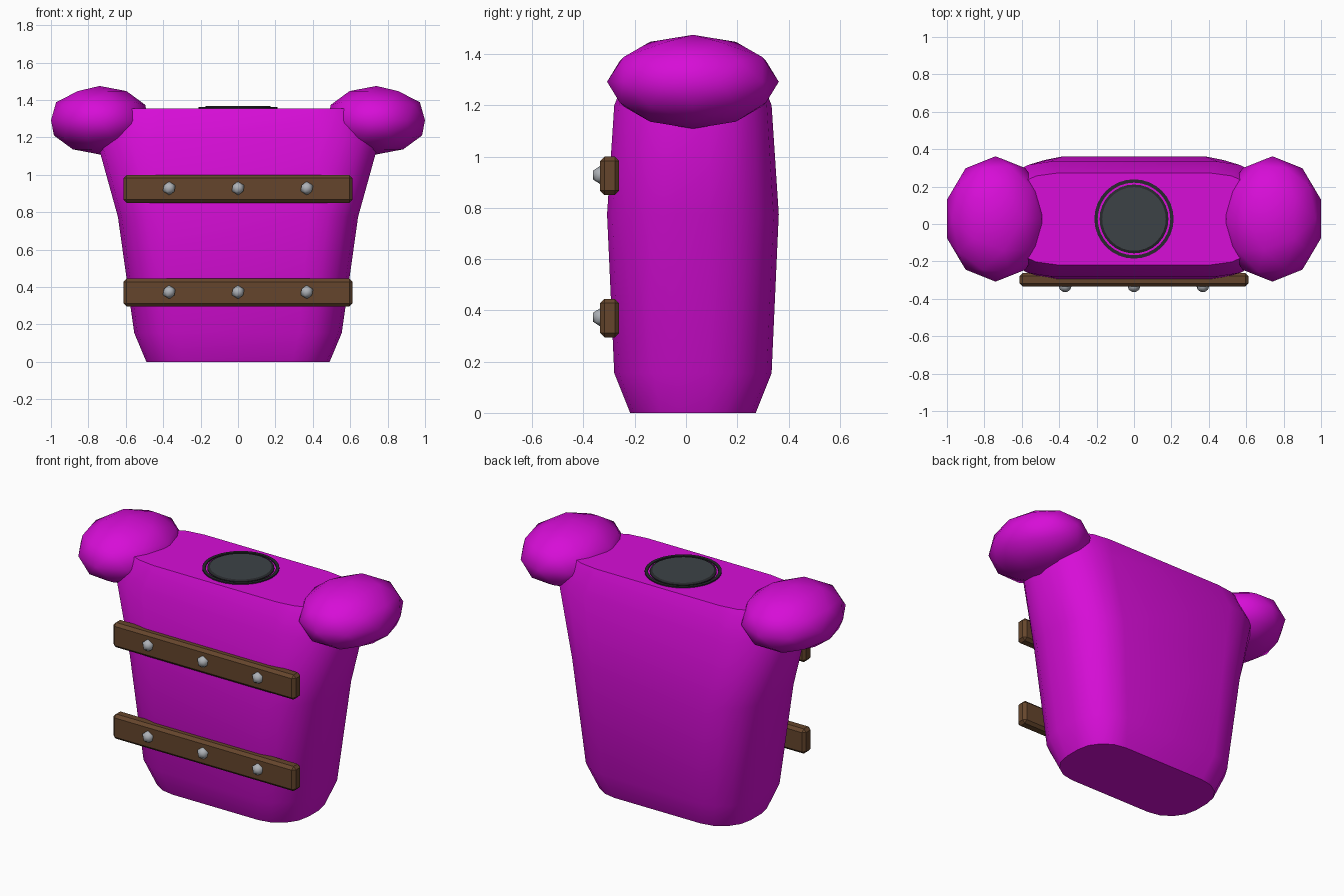
import bpy, bmesh, math
from mathutils import Matrix, Vector

if "Cube" in bpy.data.objects:
    bpy.data.objects.remove(bpy.data.objects["Cube"])

MID_Y = 0.027


def material(name, color, rough=0.6):
    m = bpy.data.materials.new(name)
    m.use_nodes = True
    m.diffuse_color = (*color, 1)
    bsdf = m.node_tree.nodes["Principled BSDF"]
    bsdf.inputs["Base Color"].default_value = (*color, 1)
    bsdf.inputs["Roughness"].default_value = rough
    return m


magenta = material("magenta", (0.68, 0.004, 0.68))
brown = material("brown", (0.13, 0.06, 0.025))
silver = material("silver", (0.42, 0.44, 0.47))
slate = material("slate", (0.045, 0.055, 0.062))
charcoal = material("charcoal", (0.02, 0.022, 0.025))


def finish(bm, name, mat, smooth_angle=None):
    bmesh.ops.recalc_face_normals(bm, faces=bm.faces)
    mesh = bpy.data.meshes.new(name)
    bm.to_mesh(mesh)
    bm.free()
    mesh.materials.append(mat)
    ob = bpy.data.objects.new(name, mesh)
    bpy.context.collection.objects.link(ob)
    if smooth_angle:
        bpy.ops.object.select_all(action="DESELECT")
        ob.select_set(True)
        bpy.context.view_layer.objects.active = ob
        bpy.ops.object.shade_smooth_by_angle(angle=math.radians(smooth_angle))
    return ob


def loft(bm, rings, closed=False):
    """Skin a list of equal rings; cap the ends or join last to first."""
    loops = [[bm.verts.new(p) for p in ring] for ring in rings]
    pairs = list(zip(loops, loops[1:]))
    if closed:
        pairs.append((loops[-1], loops[0]))
    else:
        bm.faces.new(loops[0])
        bm.faces.new(loops[-1])
    for a, b in pairs:
        for i in range(len(a)):
            j = (i + 1) % len(a)
            bm.faces.new((a[i], a[j], b[j], b[i]))


def rounded_section(hx, hy, z, steps=4):
    rx, ry = 0.41 * hx, 0.8 * hy
    ring = []
    for quarter, (sx, sy) in enumerate([(1, 1), (-1, 1), (-1, -1), (1, -1)]):
        for k in range(steps + 1):
            a = math.pi / 2 * (quarter + k / steps)
            ring.append((sx * (hx - rx) + rx * math.cos(a),
                         MID_Y + sy * (hy - ry) + ry * math.sin(a), z))
    return ring


def circle(r, z, n=32):
    return [(r * math.cos(math.tau * i / n), MID_Y + r * math.sin(math.tau * i / n), z)
            for i in range(n)]


# Torso, flaring upward with chamfered ends
levels = [(0.49, 0.245, 0), (0.555, 0.307, 0.155), (0.642, 0.335, 0.775),
          (0.76, 0.307, 1.2), (0.70, 0.245, 1.355)]
bm = bmesh.new()
loft(bm, [rounded_section(*lv) for lv in levels])
finish(bm, "torso", magenta, 40)

# Shoulder pads, mirrored
for side, name in ((-1, "right_shoulder"), (1, "left_shoulder")):
    bm = bmesh.new()
    bmesh.ops.create_icosphere(bm, subdivisions=2, radius=1)
    bmesh.ops.scale(bm, vec=(-side * 0.273, 0.335, 0.183), verts=bm.verts)
    bmesh.ops.translate(bm, vec=(side * 0.74, MID_Y, 1.292), verts=bm.verts)
    finish(bm, name, magenta, 60)

# Front slats with rivets
for name, z in (("lower", 0.37), ("upper", 0.925)):
    bm = bmesh.new()
    bmesh.ops.create_cube(bm, size=1, matrix=Matrix.LocRotScale(
        Vector((0, -0.298, z)), None, Vector((1.224, 0.074, 0.15))))
    bmesh.ops.bevel(bm, geom=bm.edges[:], offset=0.017, segments=1, affect="EDGES")
    finish(bm, name + "_slat", brown)
    for i, x in enumerate((-0.368, 0, 0.368)):
        bm = bmesh.new()
        bmesh.ops.create_icosphere(bm, subdivisions=1, radius=0.038,
                                   matrix=Matrix.Translation((x, -0.331, z + 0.003)))
        finish(bm, f"{name}_rivet_{i + 1}", silver, 60)

# Neck socket: thin collar and round plate
bm = bmesh.new()
loft(bm, [circle(0.212, 1.35), circle(0.212, 1.362), circle(0.194, 1.362),
          circle(0.194, 1.35)], closed=True)
finish(bm, "neck_collar", charcoal, 30)

bm = bmesh.new()
loft(bm, [circle(0.184, 1.35), circle(0.184, 1.361), circle(0.17, 1.367)])
plate = finish(bm, "neck_plate", slate, 20)
plate.data.materials.append(charcoal)
for face in plate.data.polygons:
    face.material_index = 0 if face.normal.z > 0.99 else 1
